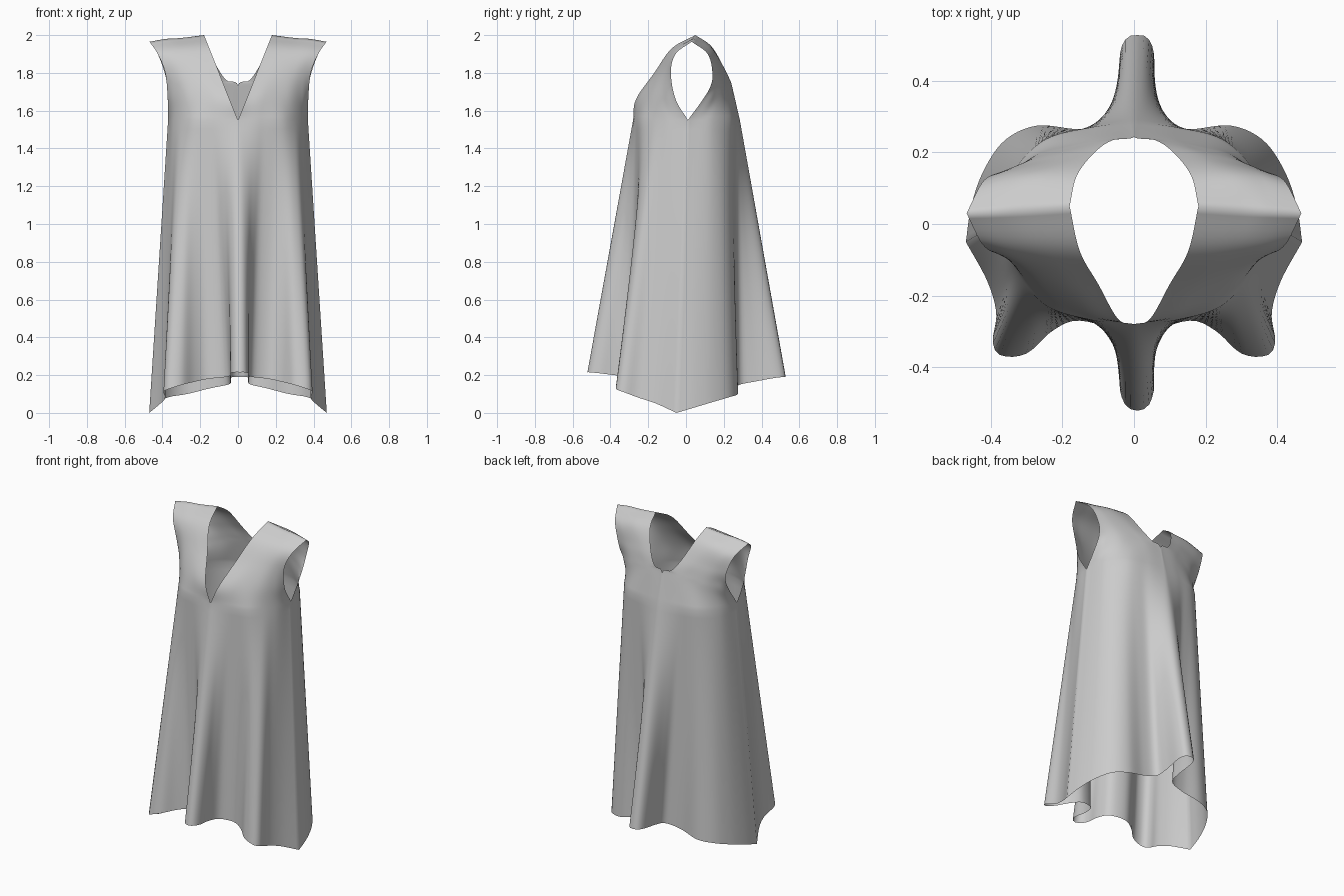
import bpy, bmesh, math
from mathutils import Vector

if "Cube" in bpy.data.objects:
    bpy.data.objects.remove(bpy.data.objects["Cube"])

N = 48  # columns per half panel


def spline(pts, t):
    """Catmull-Rom point, t running from 0 to len(pts)-1."""
    i = min(int(t), len(pts) - 2)
    f = t - i
    b, c = pts[i], pts[i + 1]
    a = pts[i - 1] if i > 0 else b * 2 - c
    d = pts[i + 2] if i + 2 < len(pts) else c * 2 - b
    return 0.5 * (2 * b + (c - a) * f + (2 * a - 5 * b + 4 * c - d) * f * f
                  + (3 * b - a - 3 * c + d) * f ** 3)


def row(pts):
    """Smooth row of N+1 points evenly spaced along its length."""
    pts = [Vector(p) for p in pts]
    m = 400
    fine = [spline(pts, k * (len(pts) - 1) / m) for k in range(m + 1)]
    dist = [0.0]
    for p, q in zip(fine, fine[1:]):
        dist.append(dist[-1] + (q - p).length)
    out, k = [], 0
    for j in range(N + 1):
        want = dist[-1] * j / N
        while k < m - 1 and dist[k + 1] < want:
            k += 1
        out.append(fine[k].lerp(fine[k + 1], (want - dist[k]) / (dist[k + 1] - dist[k])))
    return out


# Rows run from the centre line (or neckline) to the side seam (or armhole)
shoulder = [(.18, .05, 2), (.3, .04, 1.985), (.38, .035, 1.98), (.468, .03, 1.965)]

front_hem = [(0, -.522, .215), (.03, -.51, .215), (.048, -.46, .21), (.045, -.38, .2),
             (.07, -.3, .19), (.16, -.27, .18), (.23, -.3, .165), (.3, -.362, .148),
             (.37, -.368, .125), (.395, -.33, .11), (.385, -.25, .08), (.41, -.16, .05),
             (.47, -.05, 0)]
front_yoke = [
    [(0, -.28, 1.55), (.12, -.268, 1.55), (.25, -.225, 1.55), (.34, -.11, 1.55), (.37, .01, 1.55)],
    [(.045, -.265, 1.66), (.14, -.24, 1.67), (.27, -.18, 1.67), (.34, -.11, 1.66), (.372, -.055, 1.66)],
    [(.1, -.168, 1.8), (.2, -.155, 1.8), (.3, -.125, 1.8), (.385, -.08, 1.8)],
    [(.152, -.075, 1.93), (.27, -.07, 1.92), (.36, -.065, 1.91), (.425, -.055, 1.9)],
    shoulder]

back_hem = [(0, .528, .19), (.03, .52, .19), (.048, .47, .185), (.045, .36, .165),
            (.06, .285, .15), (.15, .265, .13), (.27, .275, .1), (.36, .235, .085),
            (.42, .15, .06), (.455, .05, .03), (.47, -.05, 0)]
back_yoke = [
    [(0, .285, 1.55), (.12, .27, 1.55), (.25, .235, 1.55), (.34, .14, 1.55), (.37, .01, 1.55)],
    [(0, .243, 1.733), (.12, .238, 1.7), (.26, .2, 1.68), (.34, .14, 1.66), (.372, .09, 1.66)],
    [(.06, .234, 1.76), (.15, .22, 1.75), (.27, .19, 1.735), (.375, .13, 1.73)],
    [(.11, .2, 1.83), (.2, .19, 1.825), (.3, .17, 1.81), (.388, .14, 1.8)],
    [(.16, .135, 1.94), (.28, .135, 1.93), (.36, .13, 1.91), (.425, .115, 1.9)],
    shoulder]


def panel(bm, hem, yoke, side):
    """Skirt ruled from hem to chest, then a curved yoke up to the shoulder."""
    low = row(hem)
    rows = [row(r) for r in yoke]
    skirt, step = 30, 6
    grid = [[p.lerp(q, k / skirt) for p, q in zip(low, rows[0])] for k in range(skirt)]
    for k in range(step * (len(rows) - 1) + 1):
        grid.append([spline([r[j] for r in rows], k / step) for j in range(N + 1)])
    verts = []
    for line in grid:
        vs = []
        for p in line:
            x = max(p.x, 0) * side
            # centre folds hang slightly to one side
            x += .011 * math.exp(-(x / .12) ** 2) * max(0, 1 - p.z / 1.5)
            vs.append(bm.verts.new((x, p.y, p.z)))
        verts.append(vs)
    for a, b in zip(verts, verts[1:]):
        for j in range(N):
            bm.faces.new((a[j], a[j + 1], b[j + 1], b[j]))


# Sleeveless draped dress: four quarter panels welded together
bm = bmesh.new()
for side in (1, -1):
    panel(bm, front_hem, front_yoke, side)
    panel(bm, back_hem, back_yoke, side)
bmesh.ops.remove_doubles(bm, verts=bm.verts, dist=.0005)
bmesh.ops.recalc_face_normals(bm, faces=bm.faces)
me = bpy.data.meshes.new("dress")
bm.to_mesh(me)
bm.free()
dress = bpy.data.objects.new("dress", me)
bpy.context.collection.objects.link(dress)
me.polygons.foreach_set("use_smooth", [True] * len(me.polygons))
